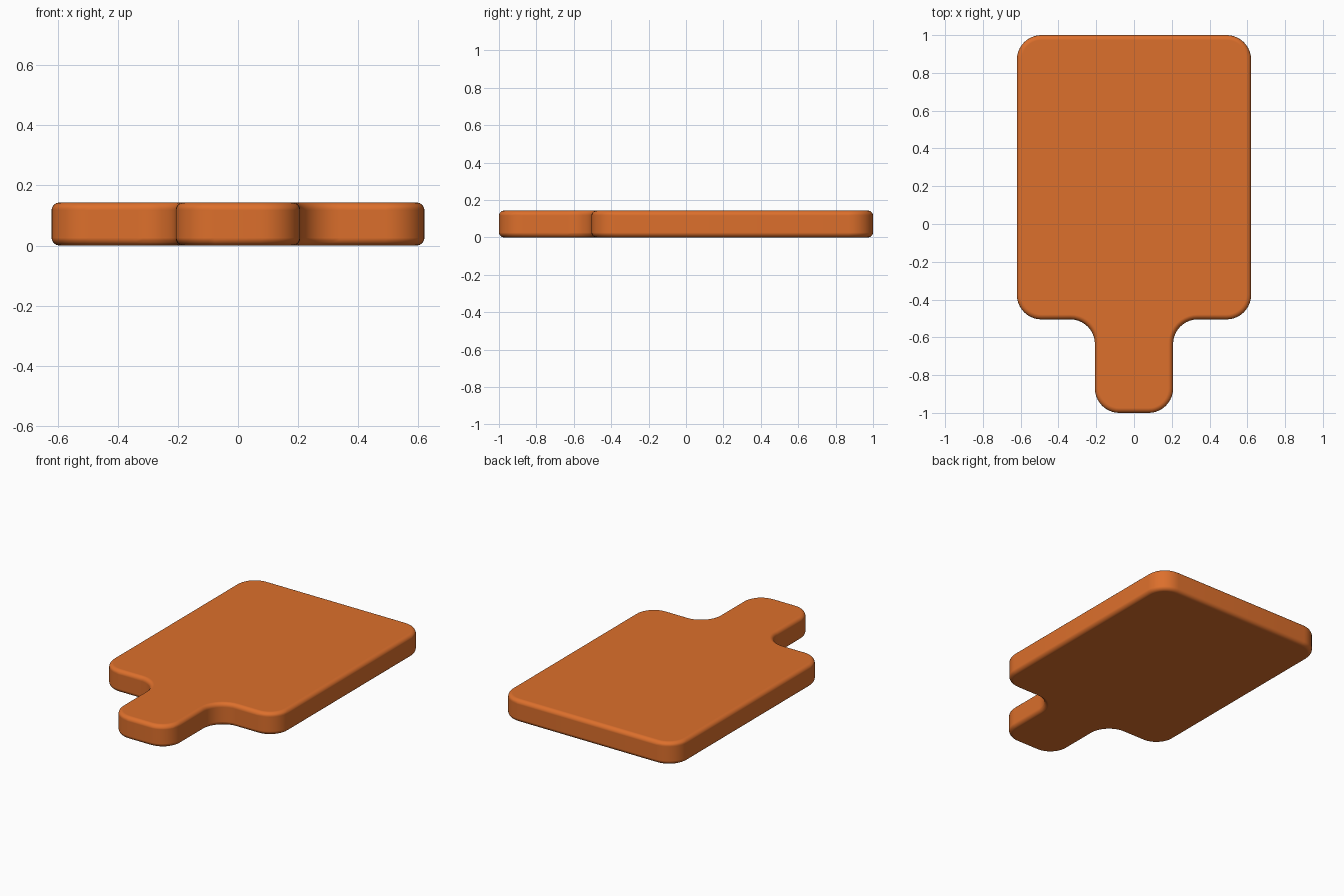
import bpy, bmesh

if "Cube" in bpy.data.objects:
    bpy.data.objects.remove(bpy.data.objects["Cube"])

HEIGHT = 0.143
CORNER = 0.13
EDGE = 0.026

# Right half of the outline, mirrored to give the whole paddle silhouette
half = [(0.207, -1.0), (0.207, -0.505), (0.62, -0.505), (0.62, 1.0)]
outline = half + [(-x, y) for x, y in reversed(half)]

bm = bmesh.new()
face = bm.faces.new([bm.verts.new((x, y, 0)) for x, y in outline])

# Round all outer corners and the inner corners at the handle
bmesh.ops.bevel(bm, geom=bm.verts[:], offset=CORNER, offset_type='OFFSET',
                segments=10, profile=0.5, affect='VERTICES')

# Thicken the outline into a slab
res = bmesh.ops.extrude_face_region(bm, geom=bm.faces[:])
top = [g for g in res["geom"] if isinstance(g, bmesh.types.BMVert)]
bmesh.ops.translate(bm, verts=top, vec=(0, 0, HEIGHT))
bmesh.ops.recalc_face_normals(bm, faces=bm.faces[:])

mesh = bpy.data.meshes.new("cutting_board")
bm.to_mesh(mesh)
bm.free()
board = bpy.data.objects.new("cutting_board", mesh)
bpy.context.collection.objects.link(board)

# Soft rounded rim, top and bottom
bevel = board.modifiers.new("rounded_rim", 'BEVEL')
bevel.width = EDGE
bevel.segments = 5
bevel.limit_method = 'ANGLE'
bevel.harden_normals = True
for p in mesh.polygons:
    p.use_smooth = True

# Warm orange wood
wood = bpy.data.materials.new("orange_wood")
wood.diffuse_color = (0.72, 0.16, 0.025, 1)
wood.use_nodes = True
wood.node_tree.nodes["Principled BSDF"].inputs["Base Color"].default_value = wood.diffuse_color
mesh.materials.append(wood)
